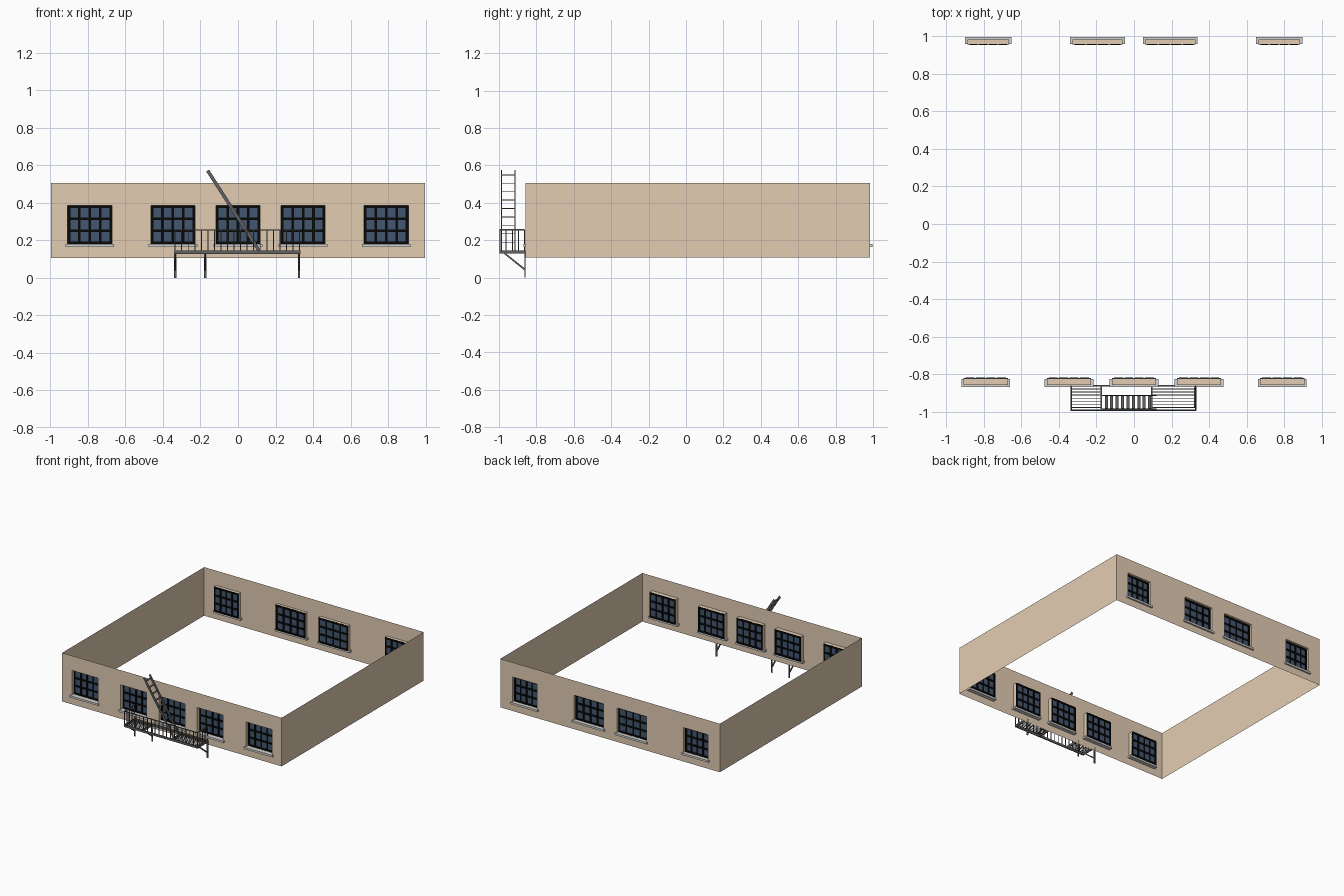
import bpy, bmesh
from mathutils import Vector

cube = bpy.data.objects.get("Cube")
if cube:
    bpy.data.objects.remove(cube, do_unlink=True)


def material(name, rgb):
    m = bpy.data.materials.new(name)
    m.use_nodes = True
    m.diffuse_color = (*rgb, 1)
    m.node_tree.nodes["Principled BSDF"].inputs["Base Color"].default_value = (*rgb, 1)
    return m


TAN = material("tan wall", (0.77, 0.605, 0.45))
GLASS = material("blue glass", (0.055, 0.095, 0.16))
BLACK = material("black frame", (0.002, 0.002, 0.002))
STONE = material("grey stone", (0.65, 0.64, 0.63))
IRON = material("dark iron", (0.12, 0.12, 0.12))


def finish(bm, name, mat):
    mesh = bpy.data.meshes.new(name)
    bm.to_mesh(mesh)
    bm.free()
    mesh.materials.append(mat)
    ob = bpy.data.objects.new(name, mesh)
    bpy.context.collection.objects.link(ob)


def box(bm, x0, x1, y0, y1, z0, z1):
    vs = bmesh.ops.create_cube(bm, size=1)["verts"]
    for v in vs:
        v.co = ((x0 + x1) / 2 + v.co.x * (x1 - x0),
                (y0 + y1) / 2 + v.co.y * (y1 - y0),
                (z0 + z1) / 2 + v.co.z * (z1 - z0))


def bar(bm, a, b, w):
    """Square bar between two points."""
    a, b = Vector(a), Vector(b)
    d = b - a
    rot = d.to_track_quat('Z', 'Y')
    for v in bmesh.ops.create_cube(bm, size=1)["verts"]:
        v.co = (a + b) / 2 + rot @ Vector((v.co.x * w, v.co.y * w, v.co.z * d.length))


def quad(bm, *pts):
    bm.faces.new([bm.verts.new(p) for p in pts])


X, FRONT, BACK = 0.996, -0.857, 0.984
Z0, Z1 = 0.107, 0.505
WZ0, WZ1 = 0.18, 0.385


def pierced_wall(name, y, inward, openings):
    """Flat wall with window holes and their reveals; inward is the signed reveal depth."""
    bm = bmesh.new()
    xs = sorted([-X, X] + [c + s * w / 2 for c, w in openings for s in (-1, 1)])
    flip = inward < 0
    for i, (a, b) in enumerate(zip(xs, xs[1:])):
        spans = [(Z0, WZ0), (WZ1, Z1)] if i % 2 else [(Z0, Z1)]
        for lo, hi in spans:
            pts = [(a, y, lo), (b, y, lo), (b, y, hi), (a, y, hi)]
            quad(bm, *(pts[::-1] if flip else pts))
        if i % 2:
            ring = [(a, WZ0), (b, WZ0), (b, WZ1), (a, WZ1)]
            for (xa, za), (xb, zb) in zip(ring, ring[1:] + ring[:1]):
                pts = [(xa, y, za), (xa, y + inward, za), (xb, y + inward, zb), (xb, y, zb)]
                quad(bm, *(pts if flip else pts[::-1]))
    finish(bm, name, TAN)


def window(name, c, w, y, inward):
    """Glass sheet, bars of four columns by three rows, and a stone sill."""
    s = 1 if inward > 0 else -1
    yg = y + inward
    a, b = c - w / 2, c + w / 2
    bm = bmesh.new()
    box(bm, a, b, yg - 0.001, yg + 0.001, WZ0, WZ1)
    finish(bm, name + "_glass", GLASS)

    # Uprights, with deeper rails between them
    bm = bmesh.new()
    t = 0.014
    step = (w - t) / 4
    for i in range(5):
        x = a + t / 2 + i * step
        box(bm, x - t / 2, x + t / 2, yg - 0.004, yg + 0.004, WZ0, WZ1)
    for i in range(4):
        z = WZ0 + t / 2 + i * (WZ1 - WZ0 - t) / 3
        for j in range(4):
            x = a + t / 2 + j * step
            box(bm, x + 0.004, x + step - 0.004, yg - 0.006, yg + 0.006, z - t / 2, z + t / 2)
    finish(bm, name + "_frame", BLACK)

    bm = bmesh.new()
    box(bm, a - 0.012, b + 0.012, *sorted((y - s * 0.013, yg)), 0.165, WZ0 + 0.001)
    finish(bm, name + "_sill", STONE)


# Front and back walls with their windows
front = [(c, 0.236) for c in (-0.79, -0.347, 0, 0.347, 0.79)]
back = [(-0.777, 0.222), (-0.195, 0.268), (0.193, 0.268), (0.774, 0.222)]
for side, y, depth, openings in (("front", FRONT, 0.032, front), ("back", BACK, -0.024, back)):
    pierced_wall(side + "_wall", y, depth, openings)
    for n, (c, w) in enumerate(openings, 1):
        window(f"{side}_window_{n}", c, w, y, depth)

# Plain side walls
for name, x in (("left_wall", X), ("right_wall", -X)):
    bm = bmesh.new()
    pts = [(x, FRONT, Z0), (x, BACK, Z0), (x, BACK, Z1), (x, FRONT, Z1)]
    quad(bm, *(pts if x > 0 else pts[::-1]))
    finish(bm, name, TAN)

# Balcony platform: border beams and slats either side of the hatch
L, R, OUT, IN = -0.335, 0.328, -0.994, -0.863
HATCH = (-0.175, 0.095)
DECK = 0.14
bm = bmesh.new()
for y in (OUT, IN):
    box(bm, L, R, y - 0.004, y + 0.004, 0.128, 0.146)
for x in (L, *HATCH, R):
    box(bm, x - 0.004, x + 0.004, OUT, IN, 0.128, 0.146)
for a, b in ((L, HATCH[0]), (HATCH[1], R)):
    for i in range(1, 8):
        y = OUT + i * (IN - OUT) / 8
        box(bm, a, b, y - 0.002, y + 0.002, DECK - 0.002, DECK + 0.002)
finish(bm, "balcony_platform", IRON)

# Wall brackets with diagonal braces
bm = bmesh.new()
for x in (L, HATCH[0], R - 0.003):
    box(bm, x - 0.006, x + 0.006, IN, FRONT, 0, DECK)
    bar(bm, (x, -0.972, 0.132), (x, -0.86, 0.042), 0.009)
finish(bm, "balcony_brackets", IRON)

# Railing around the three open sides
bm = bmesh.new()
TOP = 0.256
corners = [(L, IN), (L, OUT), (R, OUT), (R, IN)]
for (xa, ya), (xb, yb) in zip(corners, corners[1:]):
    bar(bm, (xa, ya, TOP), (xb, yb, TOP), 0.006)
    count = 19 if ya == yb else 4
    for i in range(count + 1):
        x, y = xa + (xb - xa) * i / count, ya + (yb - ya) * i / count
        bar(bm, (x, y, DECK), (x, y, TOP), 0.005)
finish(bm, "balcony_railing", IRON)

# Sloping ladder: deep, thin stringers with flat treads
bm = bmesh.new()
foot, head = Vector((0.112, 0, 0.145)), Vector((-0.162, 0, 0.572))
along = (head - foot).normalized()
across = Vector((along.z, 0, -along.x))
for y in (-0.986, -0.914):
    for v in bmesh.ops.create_cube(bm, size=1)["verts"]:
        p = (foot + head) / 2 + along * v.co.z * (head - foot).length + across * v.co.x * 0.018
        v.co = (p.x, y + v.co.y * 0.004, p.z)
for i in range(1, 10):
    p = foot.lerp(head, i / 9.5)
    box(bm, p.x - 0.008, p.x + 0.008, -0.986, -0.914, p.z - 0.002, p.z + 0.002)
finish(bm, "ladder", IRON)
